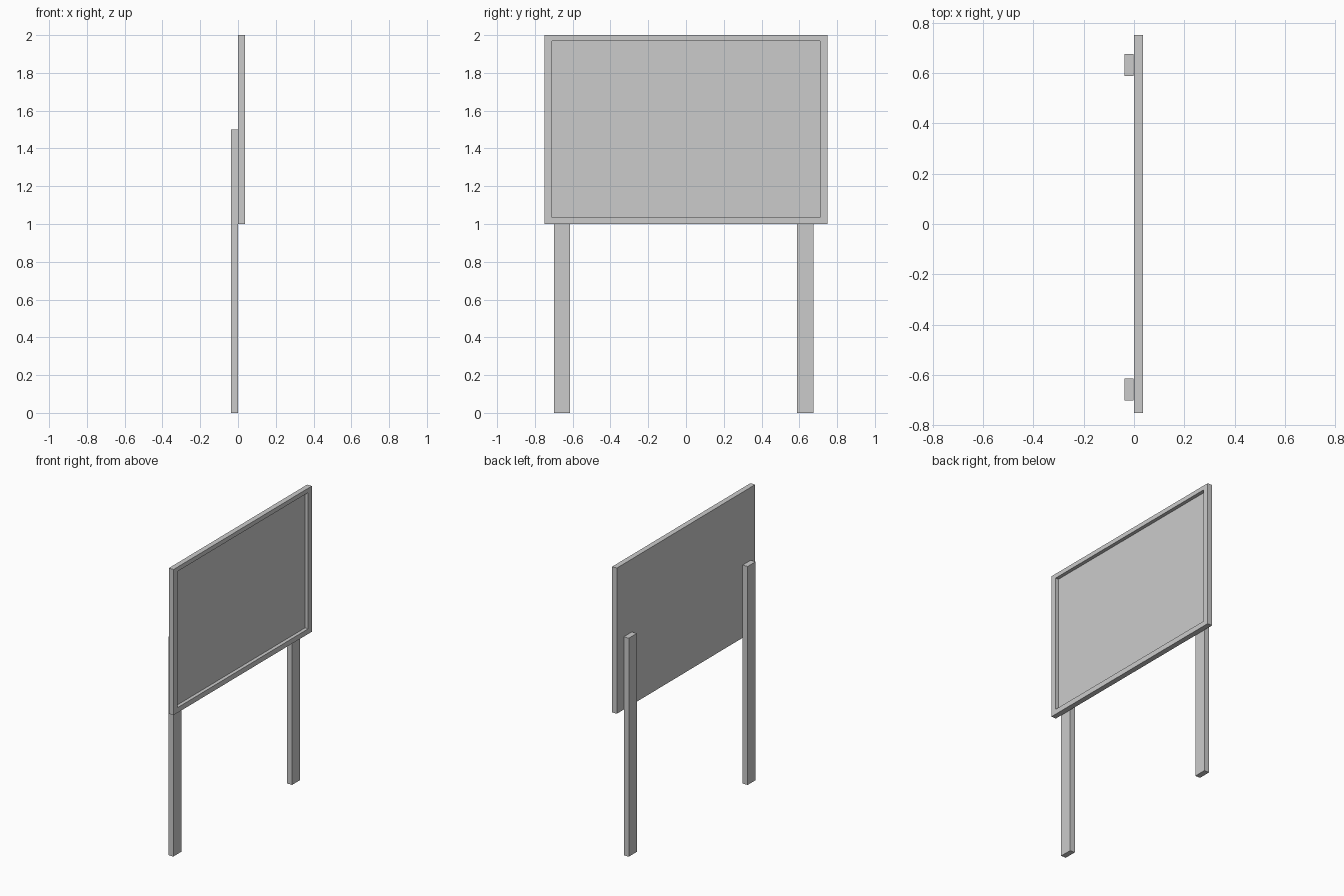
import bpy, bmesh
from mathutils import Vector

if "Cube" in bpy.data.objects:
    bpy.data.objects.remove(bpy.data.objects["Cube"])


def box_mesh(lo, hi):
    lo, hi = Vector(lo), Vector(hi)
    bm = bmesh.new()
    bmesh.ops.create_cube(bm, size=1)
    bmesh.ops.scale(bm, vec=hi - lo, verts=bm.verts)
    bmesh.ops.translate(bm, vec=(lo + hi) / 2, verts=bm.verts)
    return bm


def add_object(name, bm):
    bmesh.ops.recalc_face_normals(bm, faces=bm.faces)
    mesh = bpy.data.meshes.new(name)
    bm.to_mesh(mesh)
    bm.free()
    obj = bpy.data.objects.new(name, mesh)
    bpy.context.collection.objects.link(obj)
    return obj


# Board: slab whose +x face is inset into a rim, then pushed back
FRONT, PANEL = 0.036, 0.012
bm = box_mesh((0, -0.75, 1.0), (FRONT, 0.75, 2.0))
face = max(bm.faces, key=lambda f: f.calc_center_median().x)
bmesh.ops.inset_individual(bm, faces=[face], thickness=0.02)
for v in face.verts:
    v.co.y = 0.71 if v.co.y > 0 else -0.71
    v.co.z = 1.97 if v.co.z > 1.5 else 1.035
recess = bmesh.ops.extrude_discrete_faces(bm, faces=[face])["faces"][0]
for v in recess.verts:
    v.co.x = PANEL
add_object("display_board", bm)

# Two posts fixed behind the board
for name, y0, y1 in (("left_post", -0.70, -0.614), ("right_post", 0.588, 0.675)):
    add_object(name, box_mesh((-0.038, y0, 0), (-0.001, y1, 1.5)))
